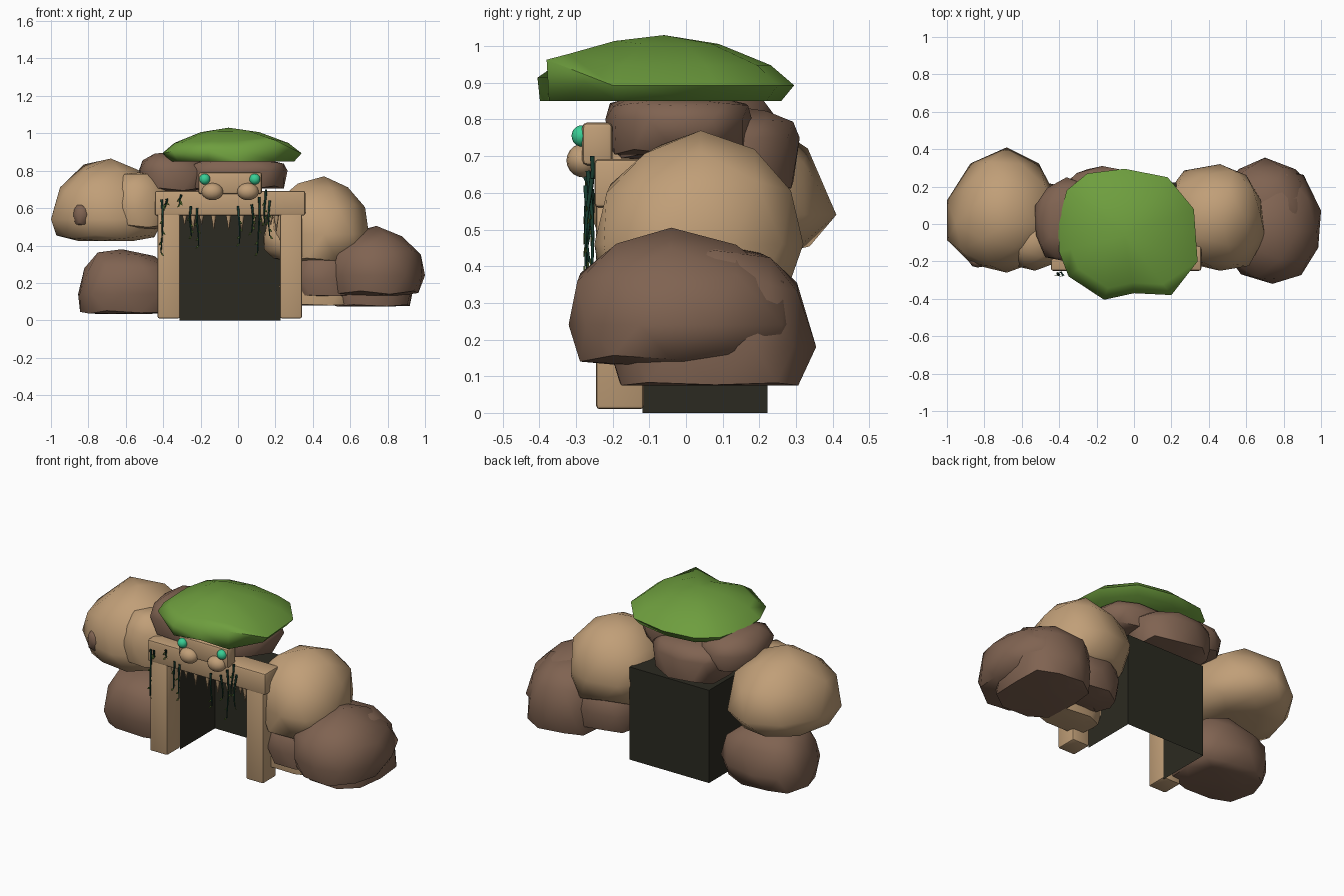
import bpy, bmesh, math, random
from mathutils import Vector

if "Cube" in bpy.data.objects:
    bpy.data.objects.remove(bpy.data.objects["Cube"])


def material(name, rgb):
    m = bpy.data.materials.new(name)
    m.diffuse_color = (*rgb, 1)
    m.use_nodes = True
    m.node_tree.nodes["Principled BSDF"].inputs["Base Color"].default_value = m.diffuse_color
    return m


TAN = material("tan stone", (0.53, 0.345, 0.187))
BROWN = material("brown stone", (0.215, 0.125, 0.083))
GREEN = material("grass green", (0.155, 0.34, 0.048))
DARK = material("cave dark", (0.024, 0.023, 0.015))
TEAL = material("teal gem", (0.04, 0.62, 0.30))
VINE = material("vine dark green", (0.010, 0.050, 0.032))
LEAF = material("leaf olive", (0.10, 0.17, 0.03))


def finish(bm, name, mat, angle=None):
    bmesh.ops.recalc_face_normals(bm, faces=bm.faces)
    me = bpy.data.meshes.new(name)
    bm.to_mesh(me)
    bm.free()
    me.materials.append(mat)
    if angle is not None:
        me.shade_smooth()
        me.set_sharp_from_angle(angle=math.radians(angle))
    ob = bpy.data.objects.new(name, me)
    bpy.context.collection.objects.link(ob)
    return ob


def rock(name, lo, hi, centre, mat, seed, flat=0.6, power=0.9):
    """Faceted boulder filling a box, widest at centre, with a flattened base."""
    rnd = random.Random(seed)
    bm = bmesh.new()
    bmesh.ops.create_icosphere(bm, subdivisions=2, radius=1)
    for v in bm.verts:
        k = rnd.uniform(0.93, 1.05)
        v.co = Vector([math.copysign(abs(c) ** power, c) * k for c in v.co])
        v.co.z = max(v.co.z, -flat)
    for i in range(3):
        top = max(v.co[i] for v in bm.verts)
        low = -min(v.co[i] for v in bm.verts)
        for v in bm.verts:
            c = v.co[i]
            v.co[i] = centre[i] + (c / top * (hi[i] - centre[i]) if c > 0
                                   else c / low * (centre[i] - lo[i]))
    return finish(bm, name, mat, 50)


def box(name, lo, hi, mat, bevel=0.0, drop=()):
    """Box between two corners; drop lists outward directions left open."""
    bm = bmesh.new()
    bmesh.ops.create_cube(bm, size=1)
    for v in bm.verts:
        v.co = Vector([lo[i] + (v.co[i] + 0.5) * (hi[i] - lo[i]) for i in range(3)])
    bm.normal_update()
    gone = [f for f in bm.faces if any(f.normal.dot(Vector(d)) > 0.9 for d in drop)]
    bmesh.ops.delete(bm, geom=gone, context='FACES')
    if bevel:
        bmesh.ops.bevel(bm, geom=bm.edges[:], offset=bevel, segments=2,
                        profile=0.5, affect='EDGES')
    return finish(bm, name, mat, 35 if bevel else None)


def ball(name, centre, radii, mat):
    bm = bmesh.new()
    bmesh.ops.create_uvsphere(bm, u_segments=16, v_segments=10, radius=1)
    for v in bm.verts:
        v.co = Vector([centre[i] + v.co[i] * radii[i] for i in range(3)])
    return finish(bm, name, mat, 60)


# Boulders on the left
upper_left = rock("upper_left_boulder", (-1.0, -0.26, 0.425), (-0.40, 0.41, 0.865),
                  (-0.68, 0.0, 0.54), TAN, 3, power=1.0)
rock("upper_left_small_boulder", (-0.68, -0.25, 0.49), (-0.36, 0.10, 0.79),
     (-0.53, -0.08, 0.6), TAN, 5)
rock("lower_left_boulder", (-0.855, -0.21, 0.035), (-0.318, 0.25, 0.38),
     (-0.62, 0.02, 0.14), BROWN, 8, power=0.78)

# Brown chip showing on the upper left boulder
hit, spot, _, _ = upper_left.ray_cast((-0.835, -2, 0.565), (0, 1, 0))
if hit:
    rock("brown_chip", (-0.88, spot.y - 0.012, 0.51), (-0.795, spot.y + 0.06, 0.62),
         (-0.835, spot.y + 0.03, 0.565), BROWN, 2)

# Boulders on the right
rock("upper_right_boulder", (0.16, -0.25, 0.30), (0.70, 0.32, 0.77),
     (0.46, 0.04, 0.46), TAN, 12, power=0.93)
rock("upper_right_inner_stone", (0.135, -0.12, 0.32), (0.38, 0.15, 0.57),
     (0.25, 0.0, 0.44), TAN, 13, flat=0.9, power=1.0)
rock("lower_right_front_boulder", (0.46, -0.32, 0.13), (1.0, 0.31, 0.505),
     (0.74, -0.04, 0.24), BROWN, 14, power=1.0)
rock("lower_right_inner_boulder", (0.29, -0.22, 0.13), (0.64, 0.12, 0.38),
     (0.46, -0.06, 0.22), BROWN, 17, power=0.75)
rock("lower_right_back_boulder", (0.24, -0.02, 0.13), (0.66, 0.27, 0.42),
     (0.46, 0.10, 0.24), BROWN, 19, power=0.8)
rock("lower_right_base_boulder", (0.48, -0.21, 0.075), (0.94, 0.355, 0.46),
     (0.70, 0.08, 0.18), BROWN, 21, power=0.75)
rock("lower_right_base_stone", (0.22, -0.18, 0.08), (0.62, 0.04, 0.36),
     (0.42, -0.06, 0.18), TAN, 23, power=0.75)

# Boulders over the roof
rock("roof_front_boulder", (-0.28, -0.22, 0.705), (0.265, 0.18, 0.865),
     (0.0, -0.02, 0.80), BROWN, 31, power=0.75)
rock("roof_back_boulder", (-0.40, -0.08, 0.61), (0.10, 0.31, 0.84),
     (-0.17, 0.10, 0.75), BROWN, 33, power=0.85)
rock("roof_left_boulder", (-0.53, -0.20, 0.69), (-0.15, 0.25, 0.90),
     (-0.36, 0.02, 0.80), BROWN, 36)

# Grassy cap: rings shrinking from a hand-drawn outline up to an off-centre peak
outline = [(-0.405, 0.0), (-0.36, 0.18), (-0.25, 0.27), (-0.05, 0.295), (0.18, 0.25),
           (0.32, 0.08), (0.34, -0.2), (0.20, -0.38), (0.0, -0.37), (-0.16, -0.405),
           (-0.35, -0.28), (-0.40, -0.15)]
px, py = -0.05, -0.06
bm = bmesh.new()
rings = []
for scale, height, lift in ((0.90, 0.85, 0), (1.0, 0.893, 0.07), (0.82, 0.948, 0.03),
                            (0.42, 1.006, 0.008)):
    ring = []
    for x, y in outline:
        front = min(max((-y - 0.2) / 0.15, 0), 1) * (1 if x > 0.1 else 0.3)
        s = 0.98 if scale == 0.90 and y < -0.36 else scale
        ring.append(bm.verts.new((px + (x - px) * s, py + (y - py) * s,
                                  height + lift * front)))
    rings.append(ring)
n = len(outline)
for a, b in zip(rings, rings[1:]):
    for i in range(n):
        j = (i + 1) % n
        bm.faces.new((a[i], a[j], b[j], b[i]))
peak = bm.verts.new((px, py, 1.03))
for i in range(n):
    bm.faces.new((rings[-1][i], rings[-1][(i + 1) % n], peak))
bm.faces.new(rings[0])
finish(bm, "grass_cap", GREEN, 75)

# Cave interior: open at the front and the floor
box("cave_interior", (-0.312, -0.118, 0.0), (0.228, 0.222, 0.57), DARK,
    drop=((0, -1, 0), (0, 0, -1)))

# Door frame
box("left_post", (-0.43, -0.245, 0.01), (-0.31, -0.115, 0.60), TAN, 0.01)
box("right_post", (0.225, -0.245, 0.01), (0.342, -0.115, 0.60), TAN, 0.01)
box("lintel", (-0.445, -0.25, 0.56), (0.36, -0.112, 0.692), TAN, 0.012)
box("brow_plaque", (-0.212, -0.283, 0.675), (0.128, -0.20, 0.792), TAN, 0.014)

# Carved face: gem eyes and snout knobs
for side, gx, kx in (("left", -0.178, -0.137), ("right", 0.09, 0.053)):
    ball(side + "_gem", (gx, -0.285, 0.755), (0.029, 0.027, 0.029), TEAL)
    ball(side + "_knob", (kx, -0.28, 0.688), (0.058, 0.046, 0.046), TAN)

# Stone teeth under the lintel
for k, (x, length) in enumerate(((-0.285, 0.05), (-0.24, 0.08), (-0.195, 0.05),
                                 (-0.13, 0.075), (-0.05, 0.075), (0.02, 0.085),
                                 (0.085, 0.06), (0.135, 0.06), (0.175, 0.05),
                                 (0.205, 0.085))):
    bm = bmesh.new()
    bmesh.ops.create_cone(bm, segments=8, radius1=0.002, radius2=0.017,
                          depth=length + 0.02, cap_ends=True)
    bmesh.ops.translate(bm, verts=bm.verts, vec=(x, -0.225, 0.57 - length / 2))
    finish(bm, "tooth_%d" % k, TAN, 50)

# Hanging vines with little leaves
rnd = random.Random(4)
for k, (x, top, low) in enumerate(((-0.408, 0.645, 0.36), (-0.385, 0.65, 0.60),
                                   (-0.308, 0.67, 0.62), (-0.252, 0.61, 0.45),
                                   (-0.215, 0.60, 0.40), (0.005, 0.61, 0.41),
                                   (0.075, 0.62, 0.47), (0.11, 0.66, 0.36),
                                   (0.145, 0.70, 0.52), (0.168, 0.64, 0.45))):
    cu = bpy.data.curves.new("vine_%d" % k, 'CURVE')
    cu.dimensions = '3D'
    cu.bevel_depth = 0.006
    cu.bevel_resolution = 1
    sp = cu.splines.new('POLY')
    sp.points.add(5)
    bm = bmesh.new()
    for i, p in enumerate(sp.points):
        t = i / 5
        c = Vector((x + 0.005 * math.sin(4 * t + k),
                    -0.264 - 0.010 * math.sin(3 * t + k * 1.3), top + (low - top) * t))
        p.co = (*c, 1)
        p.radius = 1.1 - 0.6 * t
        if i > 1:
            # one diamond leaf beside each lower joint
            s = rnd.choice((-1, 1))
            tip = [(0, 0, 0), (0.008, -0.006, 0.001), (0.017, -0.006, -0.016),
                   (0.004, -0.002, -0.012)]
            bm.faces.new([bm.verts.new(c + Vector((s * a, b, d))) for a, b, d in tip])
    cu.materials.append(VINE)
    bpy.context.collection.objects.link(bpy.data.objects.new("vine_%d" % k, cu))
    finish(bm, "vine_leaves_%d" % k, LEAF)
